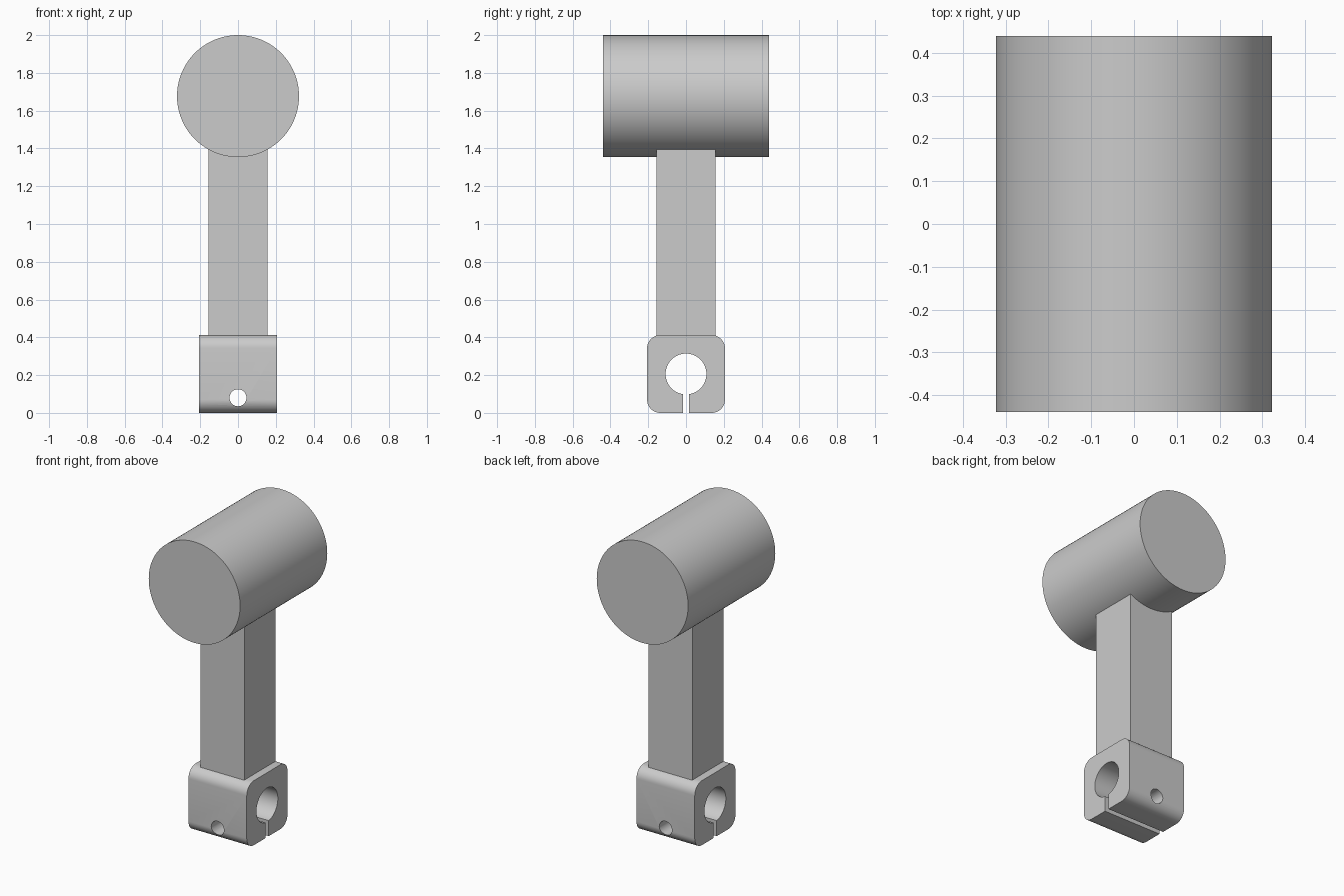
import bpy, bmesh
from math import sin, cos, asin, pi, radians
from mathutils import Matrix

if "Cube" in bpy.data.objects:
    bpy.data.objects.remove(bpy.data.objects["Cube"])

steel = bpy.data.materials.new("plain grey")
steel.use_nodes = True
GREY = (0.6, 0.6, 0.6, 1)
steel.diffuse_color = GREY
steel.node_tree.nodes["Principled BSDF"].inputs["Base Color"].default_value = GREY


def add_object(name, bm):
    bmesh.ops.recalc_face_normals(bm, faces=bm.faces[:])
    mesh = bpy.data.meshes.new(name)
    bm.to_mesh(mesh)
    bm.free()
    mesh.materials.append(steel)
    obj = bpy.data.objects.new(name, mesh)
    bpy.context.collection.objects.link(obj)
    return obj


def activate(obj):
    bpy.ops.object.select_all(action='DESELECT')
    obj.select_set(True)
    bpy.context.view_layer.objects.active = obj


def smooth(obj):
    activate(obj)
    bpy.ops.object.shade_smooth_by_angle(angle=radians(30))


def cylinder_y(name, radius, length, z, sides):
    """Cylinder lying along the y axis."""
    bm = bmesh.new()
    bmesh.ops.create_cone(bm, cap_ends=True, segments=sides, radius1=radius,
                          radius2=radius, depth=length,
                          matrix=Matrix.Translation((0, 0, z)) @ Matrix.Rotation(pi / 2, 4, 'X'))
    return add_object(name, bm)


def arc(cy, cz, radius, start, end, steps):
    return [(cy + radius * cos(a), cz + radius * sin(a))
            for a in (start + (end - start) * i / steps for i in range(steps + 1))]


# Head: cylinder lying front to back
HEAD_R = 0.323
HEAD_Z = 2 - HEAD_R
smooth(cylinder_y("head", HEAD_R, 0.88, HEAD_Z, 96))

# Shank: square bar running up into the head
SHANK = 0.156
CLAMP = 0.206
bottom, top = 2 * CLAMP - 0.02, HEAD_Z - 0.1
bm = bmesh.new()
bmesh.ops.create_cube(bm, size=1, matrix=Matrix.Translation((0, 0, (bottom + top) / 2))
                      @ Matrix.Diagonal((2 * SHANK, 2 * SHANK, top - bottom, 1)))
add_object("shank", bm)

# Clamp block: rounded square outline with a bore split open at the bottom
ROUND, BORE, SLOT = 0.07, 0.108, 0.016
inner = CLAMP - ROUND
outline = [(SLOT, 0)]
for i, (sy, sz) in enumerate([(1, -1), (1, 1), (-1, 1), (-1, -1)]):
    start = (i - 1) * pi / 2
    outline += arc(sy * inner, CLAMP + sz * inner, ROUND, start, start + pi / 2, 10)
outline.append((-SLOT, 0))
gap = asin(SLOT / BORE)
outline += arc(0, CLAMP, BORE, 1.5 * pi - gap, -pi / 2 + gap, 64)

bm = bmesh.new()
face = bm.faces.new([bm.verts.new((-CLAMP, y, z)) for y, z in outline])
extruded = bmesh.ops.extrude_face_region(bm, geom=[face])
bmesh.ops.translate(bm, vec=(2 * CLAMP, 0, 0),
                    verts=[g for g in extruded["geom"] if isinstance(g, bmesh.types.BMVert)])
clamp = add_object("clamp_block", bm)

# Clamp screw hole drilled front to back
drill = cylinder_y("screw_hole_cutter", 0.045, 1, 0.08, 32)
drill.hide_render = True
cut = clamp.modifiers.new("screw hole", 'BOOLEAN')
cut.operation = 'DIFFERENCE'
cut.solver = 'EXACT'
cut.object = drill
activate(clamp)
bpy.ops.object.modifier_apply(modifier=cut.name)
bpy.data.objects.remove(drill)
smooth(clamp)
